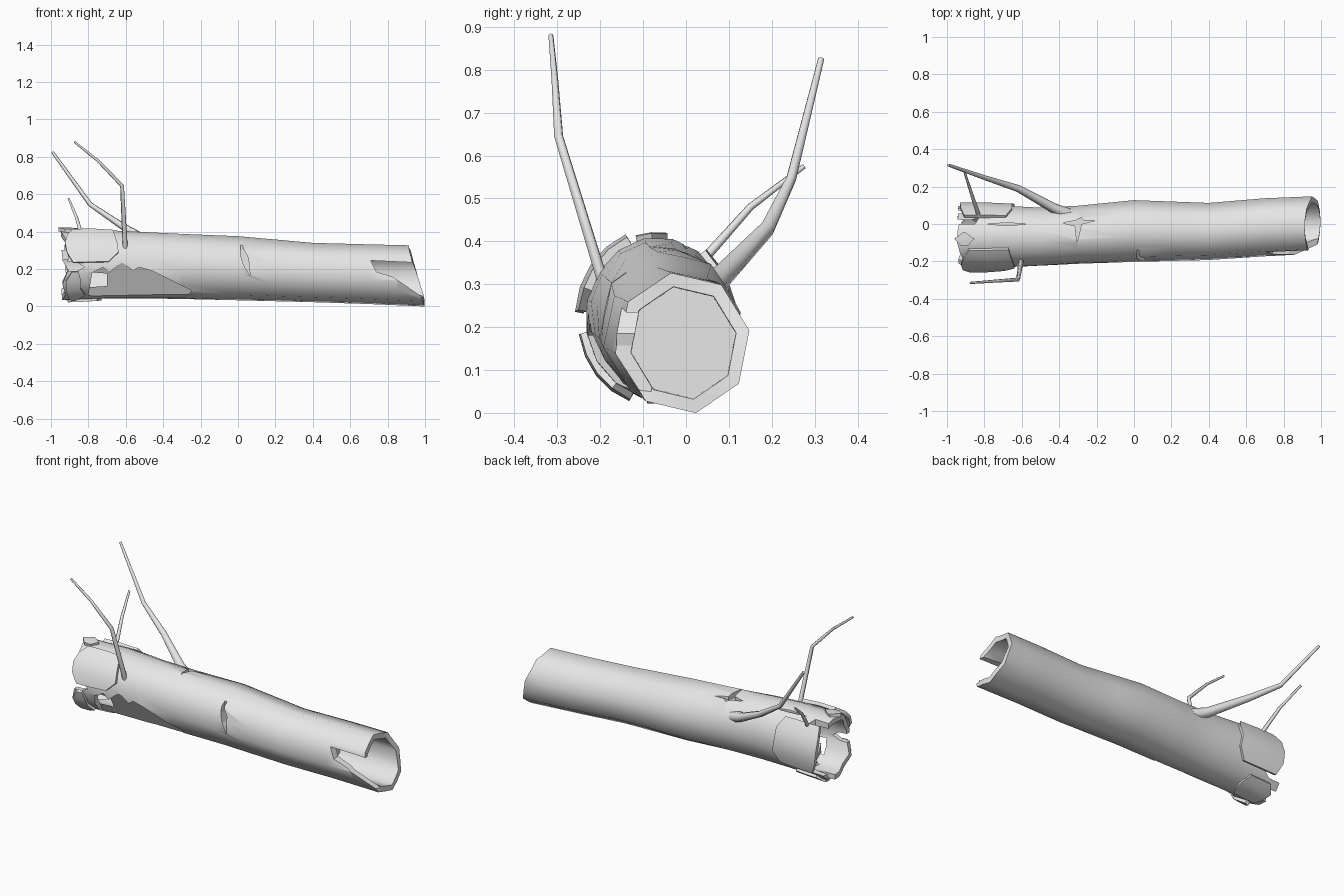
import bpy, bmesh, math, random
from mathutils import Vector

random.seed(4)
old = bpy.data.objects.get("Cube")
if old:
    bpy.data.objects.remove(old)

bark = bpy.data.materials.new("pale_grey_wood")
bark.use_nodes = True
GREY = (0.8, 0.8, 0.8, 1)
bark.diffuse_color = GREY
bark.node_tree.nodes["Principled BSDF"].inputs["Base Color"].default_value = GREY

SIDES = 16
# x, y min, y max, z min, z max of the trunk
SECTIONS = [
    (-0.95, -0.235, 0.10, 0.03, 0.405),
    (-0.70, -0.235, 0.10, 0.04, 0.41),
    (-0.50, -0.225, 0.09, 0.04, 0.40),
    (-0.30, -0.215, 0.10, 0.037, 0.39),
    (0.00, -0.205, 0.13, 0.03, 0.378),
    (0.40, -0.195, 0.115, 0.02, 0.342),
    (0.70, -0.175, 0.14, 0.01, 0.334),
    (1.00, -0.16, 0.152, -0.003, 0.327),
]


def section(x):
    """Interpolated trunk limits at x."""
    x = min(max(x, -0.95), 1.0)
    for a, b in zip(SECTIONS, SECTIONS[1:]):
        if x <= b[0]:
            f = (x - a[0]) / (b[0] - a[0])
            return [p + (q - p) * f for p, q in zip(a[1:], b[1:])]


def surface(x, t, off=0.0, scale=1.0):
    """Point on the trunk at angle t, measured from the back upward."""
    y0, y1, z0, z1 = section(x)
    return Vector((x, (y0 + y1) / 2 + ((y1 - y0) / 2 * scale + off) * math.cos(t),
                   (z0 + z1) / 2 + ((z1 - z0) / 2 * scale + off) * math.sin(t)))


def finish(name, bm):
    mesh = bpy.data.meshes.new(name)
    bm.to_mesh(mesh)
    bm.free()
    mesh.materials.append(bark)
    obj = bpy.data.objects.new(name, mesh)
    bpy.context.collection.objects.link(obj)
    return obj


def activate(obj):
    bpy.ops.object.select_all(action='DESELECT')
    obj.select_set(True)
    bpy.context.view_layer.objects.active = obj


def smooth(obj, degrees):
    activate(obj)
    bpy.ops.object.shade_smooth_by_angle(angle=math.radians(degrees))


# Hollow trunk: closed loft from one cavity over the outside to the other
angles = [math.radians(10) + i * math.tau / SIDES for i in range(SIDES)]
left_rim = [-0.92 + random.uniform(-0.03, 0.02) for _ in angles]
right_rim = [0.955 - 0.042 * math.sin(t) + 0.005 * math.cos(t) for t in angles]


def ring(xs, scale=1.0, move_to=None):
    pts = []
    for i, (x, t) in enumerate(zip(xs, angles)):
        # the trunk turns from round to eight-sided towards the right
        flat = min(max((x + 0.5) / 0.6, 0), 1) if i % 2 else 0
        p = surface(x, t, 0, scale * (1 - 0.076 * flat))
        if move_to is not None:
            p.x = move_to
        pts.append(p)
    return pts


rings = [ring(left_rim, 0.82, -0.7), ring(left_rim, 0.84), ring(left_rim)]
rings += [ring([x] * SIDES) for x in (-0.84, -0.7, -0.5, -0.3, 0, 0.2, 0.4, 0.7, 0.85)]
rings += [ring(right_rim), ring(right_rim, 0.8), ring(right_rim, 0.79, 0.6)]
bm = bmesh.new()
loops = [[bm.verts.new(p) for p in r] for r in rings]
for a, b in zip(loops, loops[1:]):
    for i in range(SIDES):
        j = (i + 1) % SIDES
        bm.faces.new((a[i], a[j], b[j], b[i]))
bm.faces.new(loops[0])
bm.faces.new(loops[-1])
bmesh.ops.recalc_face_normals(bm, faces=bm.faces)
trunk = finish("trunk", bm)
smooth(trunk, 52)


def cut(name, axis, outline, near, far):
    """Subtract a prism; near may be a rule giving a sloped floor."""
    bm = bmesh.new()

    def vert(u, v, w):
        return bm.verts.new((u, w, v) if axis == 'Y' else (u, v, w))
    a = [vert(u, v, near(u, v) if callable(near) else near) for u, v in outline]
    b = [vert(u, v, far) for u, v in outline]
    n = len(outline)
    bm.faces.new(a)
    bm.faces.new(b)
    for i in range(n):
        bm.faces.new((a[i], a[(i + 1) % n], b[(i + 1) % n], b[i]))
    bmesh.ops.recalc_face_normals(bm, faces=bm.faces)
    cutter = finish(name, bm)
    cutter.hide_render = True
    activate(trunk)
    mod = trunk.modifiers.new(name, 'BOOLEAN')
    mod.operation = 'DIFFERENCE'
    mod.solver = 'EXACT'
    mod.object = cutter
    bpy.ops.object.modifier_apply(modifier=name)
    bpy.data.objects.remove(cutter)


# Broken gap in the right rim
cut("right_gap", 'Y', [(0.71, 0.245), (0.74, 0.185), (0.83, 0.157), (0.985, 0.05),
                       (1.05, 0.05), (1.05, 0.22), (0.925, 0.235)], -0.08, -0.3)
# Missing strip of bark low on the front
cut("bark_scar", 'Y', [(-0.78, 0.18), (-0.72, 0.21), (-0.69, 0.18), (-0.62, 0.235), (-0.56, 0.19),
                       (-0.53, 0.21), (-0.46, 0.19), (-0.38, 0.15), (-0.25, 0.085), (-0.27, 0.04),
                       (-0.6, 0.02), (-0.8, 0.06)],
    lambda x, z: -0.216 + (0.21 - z) * 0.55, -0.4)
# Cracks on the front and the top
cut("front_crack", 'Y', [(0.01, 0.37), (0.03, 0.37), (0.027, 0.31), (0.055, 0.26), (0.065, 0.165),
                         (0.03, 0.22), (0.015, 0.27)], -0.14, -0.3)
cut("top_crack", 'Z', [(-0.38, 0.005), (-0.31, 0.02), (-0.28, 0.035), (-0.27, 0.02), (-0.2, 0.02),
                       (-0.28, 0.0), (-0.305, -0.1), (-0.315, -0.01)], 0.35, 0.5)
cut("long_crack", 'Z', [(-0.8, 0), (-0.68, 0.006), (-0.56, 0), (-0.68, -0.008)], 0.37, 0.5)
# Gaps in the left rim
cut("top_gap", 'Z', [(-1.1, 0.0), (-0.85, 0.0), (-0.82, 0.05), (-0.85, 0.08), (-1.1, 0.08)], 0.25, 0.5)
cut("front_gap", 'Y', [(-1.1, 0.18), (-0.86, 0.19), (-0.82, 0.21), (-0.86, 0.235), (-1.1, 0.25)], -0.12, -0.4)
cut("back_gap", 'Y', [(-1.1, 0.09), (-0.87, 0.1), (-0.83, 0.12), (-0.88, 0.16), (-1.1, 0.16)], 0.0, 0.3)
cut("lower_gap", 'Z', [(-1.1, -0.06), (-0.88, -0.05), (-0.8, -0.02), (-0.86, 0.02), (-1.1, 0.03)], -0.1, 0.13)


# Loose bark plates around the left end
def plate(name, start, end, x0, x1, off, thick=0.02, steps=4):
    bm = bmesh.new()
    rows = []
    for i in range(steps + 1):
        t = math.radians(start + (end - start) * i / steps)
        corner = 0.03 if i in (0, steps) else 0
        lo = x0 + corner + random.uniform(-0.012, 0.012)
        hi = x1 - corner + random.uniform(-0.015, 0.015)
        rows.append([bm.verts.new(surface(x, t, o)) for x, o in
                     ((lo, off), ((lo + hi) / 2, off), (hi, off * 0.5))])
    for a, b in zip(rows, rows[1:]):
        for k in range(2):
            bm.faces.new((a[k], a[k + 1], b[k + 1], b[k]))
    obj = finish(name, bm)
    mod = obj.modifiers.new("thickness", 'SOLIDIFY')
    mod.thickness = thick
    mod.offset = 0
    activate(obj)
    bpy.ops.object.modifier_apply(modifier="thickness")
    smooth(obj, 35)


plate("front_upper_bark", 112, 176, -0.92, -0.65, 0.014)
plate("front_lower_bark", 190, 250, -0.92, -0.83, 0.008)
plate("back_bark", -32, 52, -0.93, -0.65, 0.008)
plate("top_bark", 82, 106, -0.95, -0.86, 0.006, 0.02, 2)
plate("bottom_bark", 262, 312, -0.92, -0.72, 0.004, 0.016, 3)


# Bare branches: tapered paths of x, y, z, radius
def branch(name, path):
    curve = bpy.data.curves.new(name, 'CURVE')
    curve.dimensions = '3D'
    curve.bevel_depth = 1
    curve.bevel_resolution = 1
    curve.use_fill_caps = True
    spline = curve.splines.new('POLY')
    spline.points.add(len(path) - 1)
    for point, (x, y, z, r) in zip(spline.points, path):
        point.co = (x, y, z, 1)
        point.radius = r
    curve.materials.append(bark)
    obj = bpy.data.objects.new(name, curve)
    bpy.context.collection.objects.link(obj)
    activate(obj)
    bpy.ops.object.convert(target='MESH')
    smooth(bpy.context.view_layer.objects.active, 62)


branch("back_branch", [(-0.35, 0.05, 0.29, 0.034), (-0.43, 0.085, 0.32, 0.027), (-0.62, 0.19, 0.43, 0.019),
                       (-0.79, 0.245, 0.545, 0.013), (-0.992, 0.315, 0.825, 0.008)])
branch("front_branch", [(-0.603, -0.195, 0.31, 0.014), (-0.62, -0.297, 0.645, 0.011),
                        (-0.75, -0.306, 0.78, 0.008), (-0.875, -0.315, 0.88, 0.006)])
branch("small_branch", [(-0.825, 0.03, 0.345, 0.012), (-0.865, 0.15, 0.48, 0.009),
                        (-0.905, 0.275, 0.575, 0.006)])
